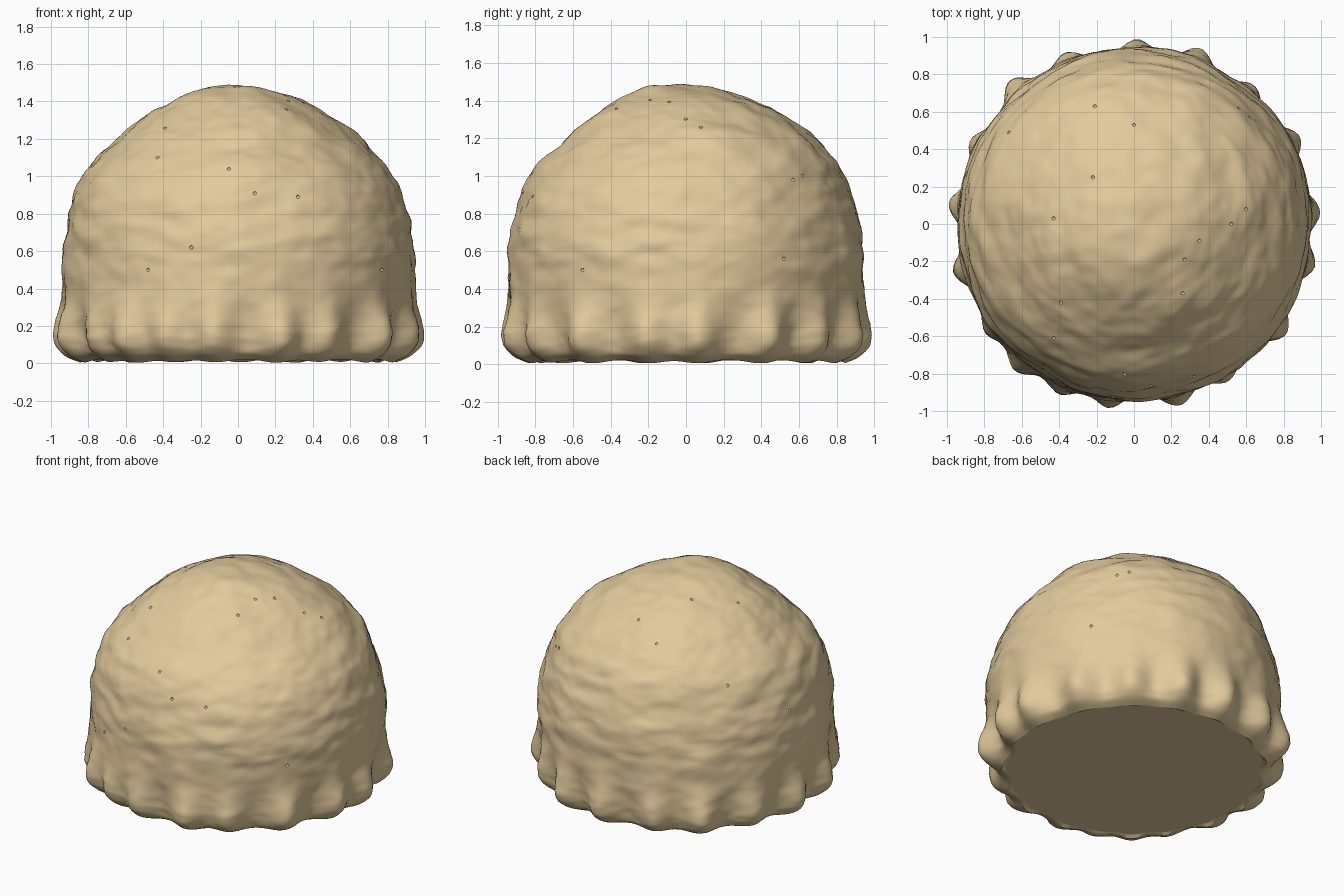
import bpy, bmesh, math
from mathutils import Vector, noise
from mathutils.bvhtree import BVHTree

if "Cube" in bpy.data.objects:
    bpy.data.objects.remove(bpy.data.objects["Cube"])

tan = bpy.data.materials.new("warm tan")
tan.diffuse_color = (0.765, 0.595, 0.335, 1)
tan.use_nodes = True
tan.node_tree.nodes["Principled BSDF"].inputs["Base Color"].default_value = tan.diffuse_color


def finish(bm, name):
    bmesh.ops.recalc_face_normals(bm, faces=bm.faces[:])
    me = bpy.data.meshes.new(name)
    bm.to_mesh(me)
    me.materials.append(tan)
    ob = bpy.data.objects.new(name, me)
    bpy.context.collection.objects.link(ob)
    return ob


# Dome outline (radius, height), from the bottom rim to the crown
PROFILE = [(0.83, 0.025), (0.9, 0.06), (0.937, 0.14), (0.943, 0.3), (0.943, 0.5),
           (0.934, 0.65), (0.907, 0.8), (0.86, 0.95), (0.793, 1.07), (0.69, 1.18),
           (0.572, 1.275), (0.453, 1.35), (0.32, 1.415), (0.17, 1.46), (0.0, 1.475)]
# Directions of the bulges around the skirt, in degrees
LOBES = [4, 28, 49, 69, 89, 112, 131, 153, 174, 195, 216,
         231, 246, 262, 284, 301, 324, 347]
SEG, ROWS = 216, 100


def outline(t):
    """Smooth point on the profile, t from 0 to 1."""
    f = t * (len(PROFILE) - 1)
    i = min(int(f), len(PROFILE) - 2)
    u = f - i
    p = [Vector(PROFILE[max(0, min(len(PROFILE) - 1, i + k))]) for k in (-1, 0, 1, 2)]
    return 0.5 * (2 * p[1] + (p[2] - p[0]) * u + (2 * p[0] - 5 * p[1] + 4 * p[2] - p[3]) * u * u
                  + (3 * p[1] - p[0] - 3 * p[2] + p[3]) * u ** 3)


def lobe(deg):
    """Strength of the skirt bulge in one direction."""
    total = 0
    for k, a in enumerate(LOBES):
        d = (deg - a + 180) % 360 - 180
        total += (0.98 + 0.13 * math.sin(k * 2.4)) * math.exp(-(d / 6.8) ** 2)
    return total


def surface(t, ang):
    r, z = outline(t)
    base = Vector((r * math.cos(ang), r * math.sin(ang), z))
    out = Vector((base.x, base.y, (z - 0.35) * 0.9 if z > 0.35 else 0)).normalized()
    up = min(1, max(0, (z - 0.15) / 0.4))
    # broad lumps, then sideways ripples, then fine grain
    bump = 0.02 * (0.4 + 0.6 * up) * noise.noise(base * 2.3 + Vector((3, 1, 7)))
    rip = Vector((base.x * 5, base.y * 5, base.z * 11))
    bump += 0.015 * up * noise.noise(rip)
    bump += 0.006 * noise.noise(rip * 2.4)
    # bulging skirt that fades towards the middle
    fade = math.exp(-((z - 0.12) / (0.18 if z > 0.12 else 0.09)) ** 2)
    s = lobe(math.degrees(ang))
    bump += fade * (0.11 * s - 0.05)
    co = base + out * bump
    # shoulder leans back a little and the crown peaks forward
    lean = math.exp(-((z - 1.18) / 0.17) ** 2)
    co.x *= 1 - 0.03 * lean
    co.y += 0.025 * lean
    co.z += 0.015 * math.exp(-((co.x + 0.05) ** 2 + (co.y + 0.15) ** 2) / 0.04)
    if z < 0.12:
        co.z -= 0.02 * min(1, s) * (0.12 - z) / 0.095
    return co


# Lumpy dome body
bm = bmesh.new()
rings = [[bm.verts.new(surface(j / ROWS, 2 * math.pi * i / SEG)) for i in range(SEG)]
         for j in range(ROWS)]
crown = bm.verts.new(surface(1, 0))
for a, b in zip(rings, rings[1:]):
    for i in range(SEG):
        n = (i + 1) % SEG
        bm.faces.new((a[i], a[n], b[n], b[i]))
for i in range(SEG):
    bm.faces.new((rings[-1][i], rings[-1][(i + 1) % SEG], crown))
# Flat underside
inner = [bm.verts.new((v.co.x * 0.97, v.co.y * 0.97, 0.02)) for v in rings[0]]
for i in range(SEG):
    n = (i + 1) % SEG
    bm.faces.new((rings[0][n], rings[0][i], inner[i], inner[n]))
bm.faces.new(inner[::-1])
tree = BVHTree.FromBMesh(bm)
dome = finish(bm, "lumpy_dome")

# Tiny pits scattered over the surface, placed from the front, side and top
FRONT = [(-.43, 1.1), (-.05, 1.04), (.09, .91), (.32, .89), (-.25, .62), (-.48, .5), (.77, .5)]
SIDE = [(.52, .56)]
TOP = [(-.21, .63), (0, .53), (-.22, .25), (-.43, .03), (.6, .08), (.52, 0), (.35, -.09),
       (.27, -.19), (.26, -.37), (-.39, -.42), (.56, .62), (.62, .57), (-.67, .49), (-.9, .13)]
rays = [(Vector((a, -3, b)), Vector((0, 1, 0))) for a, b in FRONT]
rays += [(Vector((3, a, b)), Vector((-1, 0, 0))) for a, b in SIDE]
rays += [(Vector((a, b, 3)), Vector((0, 0, -1))) for a, b in TOP]
bm = bmesh.new()
for origin, direction in rays:
    hit, normal, _, _ = tree.ray_cast(origin, direction)
    if hit:
        made = bmesh.ops.create_uvsphere(bm, u_segments=8, v_segments=6, radius=0.01)
        bmesh.ops.translate(bm, vec=hit, verts=made["verts"])
cutter = finish(bm, "pit_cutter")
cutter.hide_render = True
cutter.hide_set(True)

# Sink the pits into the dome, then smooth all but the sharp edges
mod = dome.modifiers.new("pits", 'BOOLEAN')
mod.operation = 'DIFFERENCE'
mod.solver = 'EXACT'
mod.object = cutter
bpy.context.view_layer.objects.active = dome
dome.select_set(True)
bpy.ops.object.modifier_apply(modifier=mod.name)
bpy.ops.object.shade_smooth_by_angle(angle=math.radians(50))
for p in dome.data.polygons:
    if p.normal.z < -0.99 and len(p.vertices) > 50:
        p.use_smooth = False
